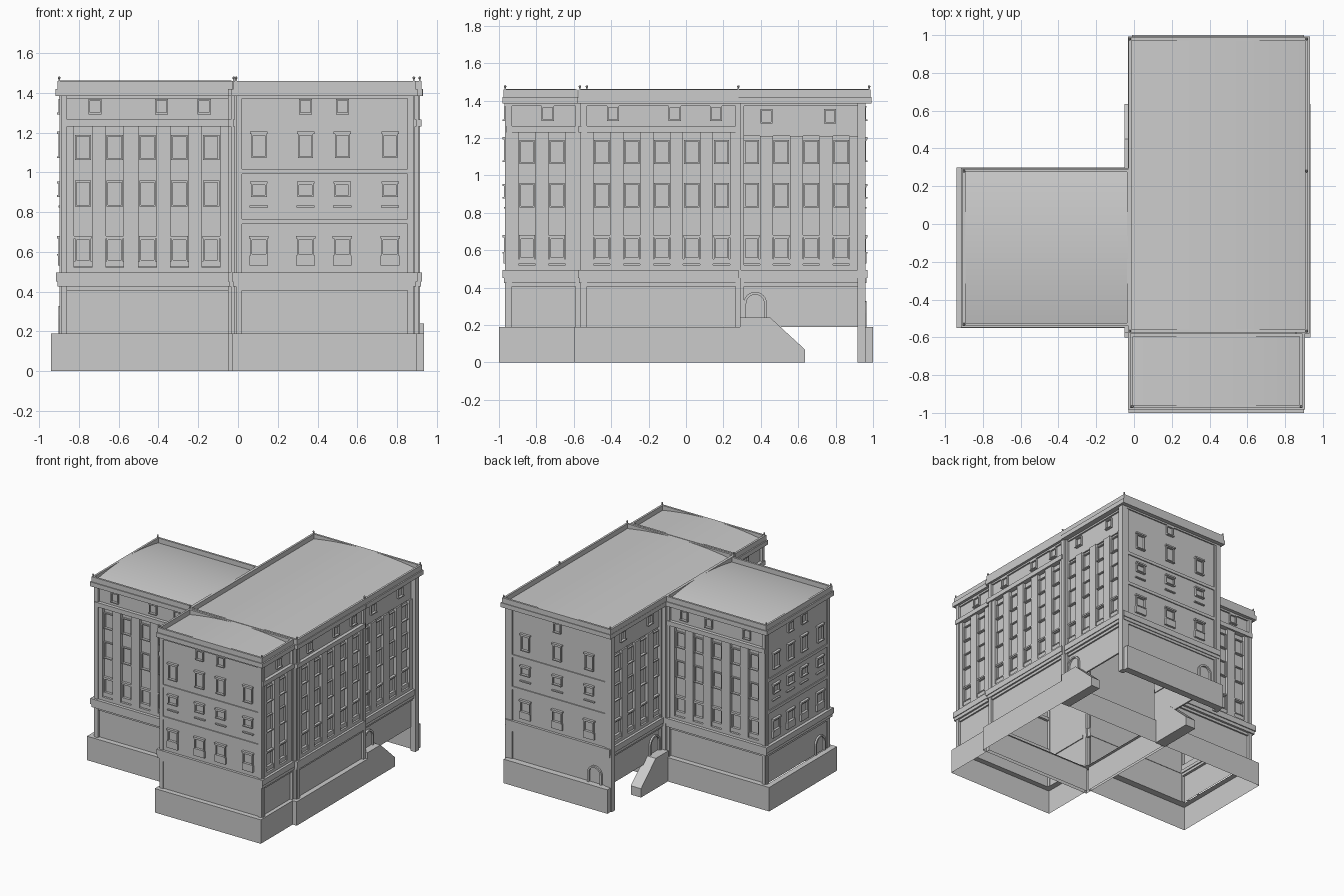
import bpy, bmesh, math
from mathutils import Matrix, Vector

old = bpy.data.objects.get("Cube")
if old:
    bpy.data.objects.remove(old, do_unlink=True)

stone = bpy.data.materials.new("grey_stone")
stone.use_nodes = True
GREY = (0.6, 0.6, 0.6, 1)
stone.diffuse_color = GREY
stone.node_tree.nodes["Principled BSDF"].inputs["Base Color"].default_value = GREY

parts = {}
SUNK = -0.024  # depth of the window bays behind the ribs


def mesh(name):
    if name not in parts:
        parts[name] = bmesh.new()
    return parts[name]


def box(name, x0, x1, y0, y1, z0, z1):
    lo, hi = Vector((x0, y0, z0)), Vector((x1, y1, z1))
    m = Matrix.Translation((lo + hi) / 2) @ Matrix.Diagonal((*(hi - lo), 1))
    return bmesh.ops.create_cube(mesh(name), size=1, matrix=m)["verts"]


def on(name, wall, u0, u1, z0, z1, d0, d1):
    """Box on a wall (axis, position, outward sign), from depth d0 to d1."""
    axis, pos, sign = wall
    n0, n1 = sorted((pos + sign * d0, pos + sign * d1))
    if axis == "x":
        box(name, n0, n1, u0, u1, z0, z1)
    else:
        box(name, u0, u1, n0, n1, z0, z1)


def shell(name, rect, z0, z1, open_sides="", ledge=None):
    """Box open below and on the given sides; a ledge leaves the top open too."""
    bm = mesh(name)
    verts = box(name, *rect, z0, z1)
    faces = list({f for v in verts for f in v.link_faces})
    bm.normal_update()
    aim = {"w": (-1, 0, 0), "e": (1, 0, 0), "s": (0, -1, 0), "n": (0, 1, 0), "d": (0, 0, -1), "u": (0, 0, 1)}
    find = {k: max(faces, key=lambda f: f.normal.dot(Vector(d))) for k, d in aim.items()}
    if ledge:
        bmesh.ops.inset_region(bm, faces=[find["u"]], thickness=ledge)
        bm.faces.remove(find["u"])
    for k in "d" + open_sides:
        bm.faces.remove(find[k])


def ring(name, rect, out, z0, z1, sides, thick=0.045):
    """Moulding along the chosen sides of a rectangle: w, e, s, n."""
    x0, x1, y0, y1 = rect
    x0 -= out * ("w" in sides)
    x1 += out * ("e" in sides)
    y0 -= out * ("s" in sides)
    y1 += out * ("n" in sides)
    runs = {"w": (x0, x0 + thick, y0, y1), "e": (x1 - thick, x1, y0, y1),
            "s": (x0, x1, y0, y0 + thick), "n": (x0, x1, y1 - thick, y1)}
    for s in sides:
        box(name, *runs[s], z0, z1)


def window(wall, c, z0, z1, w, base, hood=0.0, apron=0.0):
    """Framed opening with sill, optional hood and apron."""
    h, t = w / 2, 0.008
    for s in (-1, 1):
        a, b = sorted((c + s * h, c + s * (h + t)))
        on("window_frames", wall, a, b, z0, z1, base, base + 0.013)
    on("window_frames", wall, c - h - t, c + h + t, z1, z1 + t, base, base + 0.014)
    on("window_sills", wall, c - h - t, c + h + t, z0 - t, z0, base, base + 0.02)
    if hood:
        on("window_hoods", wall, c - h - hood, c + h + hood, z1 + t, z1 + 0.02, base, base + 0.02)
    if apron:
        on("window_aprons", wall, c - h - 0.012, c + h + 0.012, z0 - apron, z0 - t, base, base + 0.016)


def attic(wall, centres, base, z=1.3):
    for c in centres:
        window(wall, c, z, z + 0.062, 0.05, base)


def posts(wall, a, b, w=0.03):
    for u in (a, b - w):
        on("corner_posts", wall, u, u + w, 0.19, 1.39, SUNK, 0.008)


def ribbed(wall, a, b, bays, attics, top=1.23, az=1.3):
    """Facade of tall sunk bays between flat ribs."""
    half = 0.045
    edges = [a] + [c + s * half for c in bays for s in (-1, 1)] + [b]
    for u0, u1 in zip(edges[::2], edges[1::2]):
        on("wall_ribs", wall, u0, u1, 0.49, top, SUNK, 0)
    on("wall_bands", wall, a, b, 0.49, 0.52, SUNK, 0)
    on("wall_bands", wall, a, b, top, 1.39, SUNK, -0.012)
    on("wall_bands", wall, a, b, 1.372, 1.39, SUNK, 0)
    on("lower_walls", wall, a, b, 0.19, 0.405, SUNK, -0.012)
    on("lower_walls", wall, a, b, 0.405, 0.43, SUNK, 0)
    for c in bays:
        window(wall, c, 0.56, 0.66, 0.066, SUNK, hood=0.011, apron=0.035)
        window(wall, c, 0.835, 0.95, 0.066, SUNK)
        window(wall, c, 1.07, 1.18, 0.066, SUNK)
    attic(wall, attics, -0.012, az)
    posts(wall, a, b)


def plain(wall, a, b, columns, attics):
    """Flat facade with thin string courses."""
    on("wall_bands", wall, a, b, 0.405, 0.43, -0.02, 0.008)
    on("wall_bands", wall, a, b, 1.372, 1.39, -0.02, 0.01)
    for z in (0.74, 0.992):
        on("string_courses", wall, a, b, z, z + 0.024, -0.02, 0.008)
    for c in columns:
        window(wall, c, 0.59, 0.66, 0.07, 0, hood=0.014, apron=0.06)
        window(wall, c, 0.885, 0.935, 0.064, 0, hood=0.012)
        on("window_sills", wall, c - 0.046, c + 0.046, 0.823, 0.832, 0, 0.014)
        window(wall, c, 1.08, 1.185, 0.06, 0, hood=0.014)
    attic(wall, attics, 0)
    posts(wall, a, b)


def extrude(bm, faces, vec):
    ext = bmesh.ops.extrude_face_region(bm, geom=faces)["geom"]
    bmesh.ops.translate(bm, vec=vec, verts=[v for v in ext if isinstance(v, bmesh.types.BMVert)])


def arch_door(wall, c, z0, r=0.062, rise=0.075):
    """Arched surround built as an extruded band."""
    axis, pos, sign = wall
    bm = mesh("door_arches")

    def outline(rad):
        arc = [(c + rad * math.cos(t * math.pi / 12), z0 + rise + rad * math.sin(t * math.pi / 12))
               for t in range(13)]
        pts = [(c + rad, z0)] + arc + [(c - rad, z0)]
        return [bm.verts.new((pos, u, z) if axis == "x" else (u, pos, z)) for u, z in pts]

    o, i = outline(r), outline(r - 0.014)
    faces = [bm.faces.new((o[k], o[k + 1], i[k + 1], i[k])) for k in range(len(o) - 1)]
    extrude(bm, faces, Vector((sign, 0, 0) if axis == "x" else (0, sign, 0)) * 0.014)


def stair(x0, x1):
    bm = mesh("side_stairs")
    profile = [(0.29, 0), (0.635, 0), (0.635, 0.07), (0.45, 0.24), (0.29, 0.24)]
    face = bm.faces.new([bm.verts.new((x0, y, z)) for y, z in profile])
    extrude(bm, [face], (x1 - x0, 0, 0))


def roof(name, rect, across, n=16):
    """Shallow barrel roof, arched across x (0) or y (1)."""
    x0, x1, y0, y1 = rect
    bm = mesh(name)
    bmesh.ops.create_grid(bm, x_segments=n, y_segments=n, size=1)
    for v in bm.verts:
        u, w = v.co.x, v.co.y
        v.co = ((x0 + x1 + u * (x1 - x0)) / 2, (y0 + y1 + w * (y1 - y0)) / 2,
                1.461 - 0.04 * (u, w)[across] ** 2)


# Wall planes of the four blocks, and the two corners where the main block steps out
WEST, SOUTH = (-0.89, 0, -0.52, 0.27), (-0.01, 0.882, -0.96, -0.56)
MAIN, REAR = (-0.02, 0.908, -0.56, 0.28), (0.01, 0.89, 0.28, 0.95)
STEP_LEFT, STEP_RIGHT = (-0.035, 0.012, -0.56, -0.51), (0.86, 0.908, -0.56, -0.51)

# Hollow bodies behind the facades, open where they meet
shell("west_body", (-0.89, 0, -0.496, 0.246), 0.19, 1.42, "e")
shell("south_body", (0.014, 0.858, -0.96, -0.53), 0.19, 1.42, "n")
shell("main_body", (0, 0.884, -0.53, 0.28), 0.19, 1.42, "wsn")
shell("rear_body", (0.034, 0.866, 0.27, 0.95), 0.19, 1.42, "s")

# Plinths
shell("west_plinth", (-0.94, -0.03, -0.55, 0.3), 0, 0.19, ledge=0.06)
shell("south_plinth", (-0.03, 0.9, -1, -0.57), 0, 0.19, ledge=0.06)
shell("main_plinth", (-0.05, 0.935, -0.6, 0.295), 0, 0.19, ledge=0.06)
box("rear_plinth", -0.01, 0.9, 0.945, 1, 0, 0.19)
for x in (-0.02, 0.873):
    box("rear_corner_posts", x, x + 0.042, 0.916, 0.96, 0, 1.39)

# Ribbed facades
five = [-0.78, -0.62, -0.455, -0.295, -0.135]
for wall in (("y", -0.52, -1), ("y", 0.27, 1)):
    ribbed(wall, -0.89, -0.02, five, [-0.72, -0.385, -0.17])
for wall in (("x", -0.01, -1), ("x", 0.882, 1)):
    ribbed(wall, -0.96, -0.56, [-0.85, -0.69], [-0.74])
ribbed(("x", 0.908, 1), -0.56, 0.295, [-0.45, -0.29, -0.13, 0.03, 0.19], [-0.39, -0.06, 0.16])
posts(("x", -0.02, -1), -0.56, 0.295)
posts(("y", -0.56, -1), -0.035, 0.908)
for wall in (("x", 0.01, -1), ("x", 0.89, 1)):
    ribbed(wall, 0.28, 0.95, [0.35, 0.51, 0.67, 0.83], [0.43, 0.77], 1.21, 1.285)
    arch_door((wall[0], wall[1] - wall[2] * 0.012, wall[2]), 0.37, 0.24)

# Plain facades
plain(("y", -0.96, -1), -0.01, 0.882, [0.105, 0.34, 0.525, 0.765], [0.34, 0.525])
plain(("y", 0.95, 1), 0.01, 0.885, [0.18, 0.46, 0.74], [0.46])
plain(("x", -0.89, -1), -0.52, 0.27, [-0.4, -0.2, -0.03, 0.15], [-0.2, -0.03])
arch_door(("y", 0.95, 1), 0.13, 0.19)
arch_door(("x", -0.89, -1), -0.4, 0.19)
stair(0.86, 0.935)
stair(-0.05, 0.04)

# Mouldings: lower cornice, attic course and main cornice
for rect, sides, low, high, course in ((WEST, "wsn", 0.025, 0.027, "sn"), (SOUTH, "wes", 0.02, 0.022, "we"),
                                       (MAIN, "e", 0.018, 0.02, "e"), (REAR, "wen", 0.02, 0.042, ""),
                                       (STEP_LEFT, "ws", 0.015, 0.015, "ws"), (STEP_RIGHT, "es", 0.018, 0.02, "es")):
    ring("lower_cornice", rect, low, 0.45, 0.495, sides)
    ring("lower_cornice_bed", rect, low * 0.7, 0.425, 0.45, sides)
    if course:
        ring("attic_course", rect, 0.015, 1.23, 1.265, course)
    ring("main_cornice", rect, high, 1.385, 1.42, sides)

# Parapets and roofs
tops = {"west": (-0.907, -0.02, -0.54, 0.29), "south": (-0.022, 0.893, -0.975, -0.58),
        "main": (-0.03, 0.922, -0.575, 0.987)}
for name, rect in tops.items():
    ring(name + "_parapet", rect, 0, 1.415, 1.46, "wesn", 0.016)
    roof(name + "_roof", [r + s * 0.012 for r, s in zip(rect, (1, -1, 1, -1))], int(name == "west"))

# Finials
for x, y in ((-0.9, -0.53), (-0.9, 0.28), (-0.01, -0.967), (0.885, -0.967),
             (-0.022, -0.567), (0.914, -0.567), (0.914, 0.28), (0.914, 0.979), (-0.022, 0.979)):
    box("finials", x - 0.004, x + 0.004, y - 0.004, y + 0.004, 1.45, 1.472)
    bmesh.ops.create_uvsphere(mesh("finials"), u_segments=8, v_segments=6, radius=0.007,
                              matrix=Matrix.Translation((x, y, 1.475)))

for name, bm in parts.items():
    bmesh.ops.recalc_face_normals(bm, faces=bm.faces)
    for f in bm.faces:
        f.smooth = name.endswith("_roof")
    data = bpy.data.meshes.new(name)
    bm.to_mesh(data)
    bm.free()
    data.materials.append(stone)
    bpy.context.collection.objects.link(bpy.data.objects.new(name, data))
